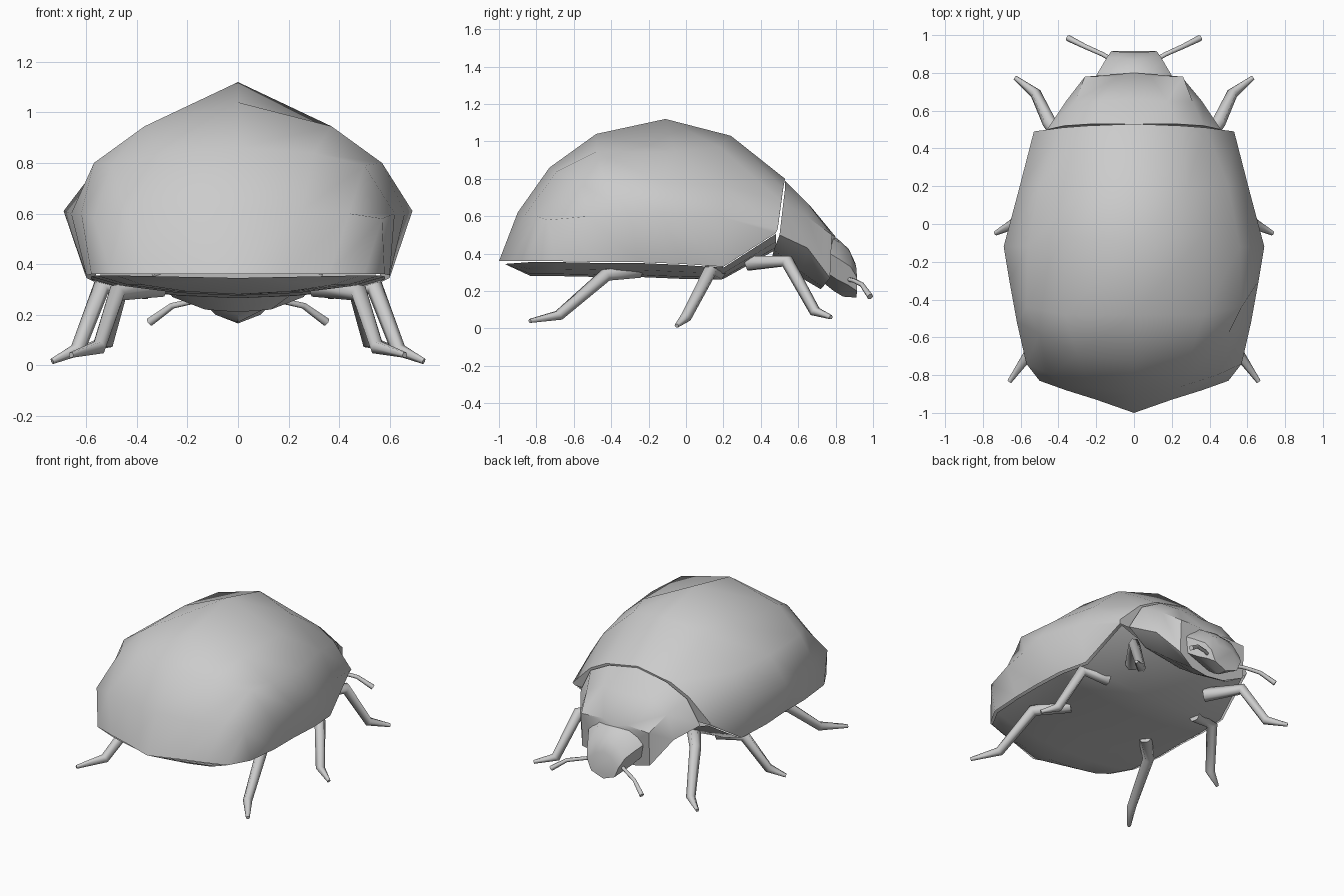
import bpy
import bmesh
import math
from mathutils import Vector

if "Cube" in bpy.data.objects:
    bpy.data.objects.remove(bpy.data.objects["Cube"])

grey = bpy.data.materials.new("plain grey")
grey.use_nodes = True
grey.diffuse_color = (0.6, 0.6, 0.6, 1)
grey.node_tree.nodes["Principled BSDF"].inputs["Base Color"].default_value = (0.6, 0.6, 0.6, 1)


def loft(name, rings, closed=True, cap_start=True, cap_end=True, mirror=False, angle=50):
    """Skin a list of equal-length point rings into one smooth object."""
    bm = bmesh.new()
    rows = [[bm.verts.new(p) for p in ring] for ring in rings]
    n = len(rows[0])
    for a, b in zip(rows, rows[1:]):
        for i in range(n if closed else n - 1):
            j = (i + 1) % n
            bm.faces.new((a[i], a[j], b[j], b[i]))
    if cap_start:
        bm.faces.new(rows[0])
    if cap_end:
        bm.faces.new(rows[-1])
    bmesh.ops.remove_doubles(bm, verts=bm.verts, dist=0.001)
    bmesh.ops.recalc_face_normals(bm, faces=bm.faces)
    mesh = bpy.data.meshes.new(name)
    bm.to_mesh(mesh)
    bm.free()
    obj = bpy.data.objects.new(name, mesh)
    bpy.context.collection.objects.link(obj)
    mesh.materials.append(grey)
    if mirror:
        obj.modifiers.new("mirror", "MIRROR")
    bpy.ops.object.select_all(action="DESELECT")
    obj.select_set(True)
    bpy.context.view_layer.objects.active = obj
    bpy.ops.object.shade_smooth_by_angle(angle=math.radians(angle))
    return obj


def both_sides(half):
    """Extend a half outline, starting on the centre line, across x = 0."""
    return [(-x, y, z) for x, y, z in reversed(half[1:])] + half


def hoop(half):
    """Closed ring from a half outline running top to bottom."""
    return half + [(-x, y, z) for x, y, z in reversed(half[1:-1])]


def limb(name, points, radii, sides=6):
    """Tapering jointed tube, mirrored to the other side."""
    pts = [Vector(p) for p in points]
    rings = []
    for i, p in enumerate(pts):
        along = (pts[min(i + 1, len(pts) - 1)] - pts[max(i - 1, 0)]).normalized()
        u = along.cross(Vector((0, 0, 1))).normalized()
        v = along.cross(u)
        turns = [math.tau * k / sides for k in range(sides)]
        rings.append([p + radii[i] * (math.cos(t) * u + math.sin(t) * v) for t in turns])
    return loft(name, rings, mirror=True, angle=70)


# Domed wing case, tail to front: spine, crest, shoulder, widest point, rim
stations = [
    [(0, -1, .36), (.2, -.93, .36), (.36, -.88, .36), (.5, -.83, .36), (.5, -.83, .36)],
    [(0, -.9, .62), (.25, -.86, .61), (.44, -.8, .6), (.57, -.74, .58), (.58, -.69, .36)],
    [(0, -.73, .86), (.3, -.69, .84), (.5, -.58, .79), (.62, -.52, .6), (.6, -.45, .355)],
    [(0, -.48, 1.04), (.37, -.48, .945), (.57, -.44, .8), (.66, -.3, .6), (.6, -.25, .355)],
    [(0, -.11, 1.12), (.37, -.06, .945), (.56, -.12, .78), (.69, -.12, .61), (.6, -.02, .345)],
    [(0, .24, 1.03), (.28, .18, .97), (.5, .2, .765), (.61, .18, .6), (.57, .2, .33)],
    [(0, .53, .8), (.25, .52, .75), (.38, .51, .68), (.53, .49, .53), (.52, .48, .51)],
]
loft("wing_case", [both_sides(s) for s in stations], closed=False, cap_start=False, angle=60)

# Shallow rounded belly hanging just inside the rim
belly = [[(0, -.97, .345)] * 4]
for station in stations:
    x, y, z = station[-1]
    keel = max(.265, z - .08) if y < .3 else .42
    sag = z - .005 - keel
    belly.append([(x * u, y, keel + sag * h)
                  for u, h in ((0, 0), (.4, .15), (.75, .5), (.97, 1))])
loft("belly", [both_sides(r) for r in belly], closed=False,
     cap_start=False, cap_end=False)

# Collar plate between wing case and head, square at its front corners
loft("thorax", [
    hoop([(0, .53, .79), (.22, .53, .75), (.37, .52, .67), (.46, .50, .50), (.3, .47, .42), (0, .46, .38)]),
    hoop([(0, .66, .66), (.18, .65, .67), (.31, .65, .595), (.36, .65, .43), (.24, .62, .30), (0, .60, .28)]),
    hoop([(0, .80, .49), (.09, .78, .51), (.26, .78, .50), (.26, .77, .27), (.13, .73, .22), (0, .72, .21)]),
])

# Head, narrowing to a blunt snout
loft("head", [
    hoop([(0, .76, .50), (.12, .77, .49), (.21, .77, .40), (.18, .75, .30), (0, .74, .24)]),
    hoop([(0, .81, .48), (.11, .82, .46), (.18, .82, .37), (.15, .81, .26), (0, .79, .20)]),
    hoop([(0, .87, .425), (.08, .88, .40), (.145, .88, .33), (.12, .87, .23), (0, .84, .17)]),
    hoop([(0, .905, .35), (.06, .91, .33), (.12, .915, .27), (.09, .915, .20), (0, .91, .165)]),
])

# Feelers and the three pairs of legs
limb("antennae", [(.10, .86, .265), (.17, .90, .255), (.26, .94, .235), (.35, .985, .17)],
     [.012, .012, .013, .017])
leg_radii = [.045, .037, .03, .012]
limb("front_legs", [(.30, .34, .35), (.45, .54, .36), (.52, .69, .09), (.63, .775, .06)], leg_radii)
limb("middle_legs", [(.36, .17, .30), (.54, .13, .31), (.635, .0, .06), (.735, -.05, .015)], leg_radii)
limb("rear_legs", [(.31, -.26, .31), (.48, -.43, .285), (.55, -.68, .07), (.66, -.835, .04)], leg_radii)
